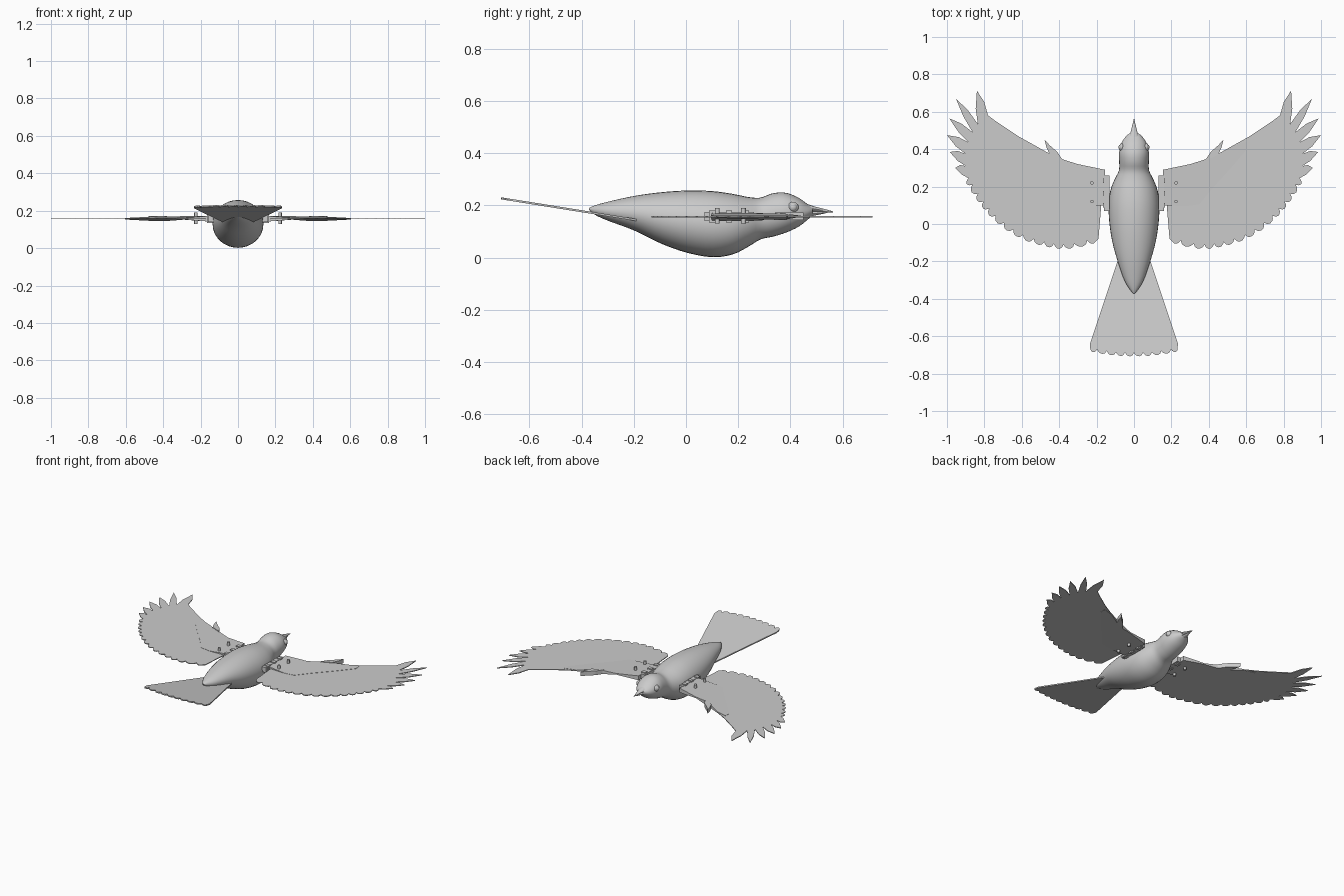
import bpy, bmesh, math
from mathutils import Vector

cube = bpy.data.objects.get("Cube")
if cube:
    bpy.data.objects.remove(cube)

grey = bpy.data.materials.new("plain_grey")
grey.use_nodes = True
grey.diffuse_color = (0.6, 0.6, 0.6, 1)
grey.node_tree.nodes["Principled BSDF"].inputs["Base Color"].default_value = (0.6, 0.6, 0.6, 1)

WING_Z = 0.157


def finish(bm, name, smooth=False):
    bmesh.ops.recalc_face_normals(bm, faces=bm.faces)
    mesh = bpy.data.meshes.new(name)
    bm.to_mesh(mesh)
    bm.free()
    mesh.materials.append(grey)
    obj = bpy.data.objects.new(name, mesh)
    bpy.context.collection.objects.link(obj)
    if smooth:
        bpy.ops.object.select_all(action='DESELECT')
        obj.select_set(True)
        bpy.context.view_layer.objects.active = obj
        bpy.ops.object.shade_smooth_by_angle(angle=math.radians(40))
    return obj


def curve(points, t):
    """Smooth interpolation through points, t from 0 to 1."""
    pts = [Vector(p) for p in points]
    s = t * (len(pts) - 1)
    i = min(int(s), len(pts) - 2)
    u = s - i
    a, b = pts[max(i - 1, 0)], pts[i]
    c, d = pts[i + 1], pts[min(i + 2, len(pts) - 1)]
    return 0.5 * (2 * b + (c - a) * u + (2 * a - 5 * b + 4 * c - d) * u * u
                  + (3 * b - a - 3 * c + d) * u ** 3)


def loft(name, stations, rings, sides):
    """Skin of ellipses; each station is (y, top, bottom, half width)."""
    bm = bmesh.new()
    loops = []
    for k in range(rings):
        y, top, low = curve([s[:3] for s in stations], k / (rings - 1))
        w = curve([(s[3], 0, 0) for s in stations], k / (rings - 1)).x
        mid, h = (top + low) / 2, (top - low) / 2
        angles = [2 * math.pi * i / sides for i in range(sides)]
        loops.append([bm.verts.new((w * math.cos(a), y, mid + h * math.sin(a))) for a in angles])
    for a, b in zip(loops, loops[1:]):
        for i in range(sides):
            j = (i + 1) % sides
            bm.faces.new((a[i], a[j], b[j], b[i]))
    bm.faces.new(loops[0])
    bm.faces.new(loops[-1])
    return finish(bm, name, True)


def plate(name, outline, height, half, side=1):
    """Flat slab from an outline; height and half thickness depend on (x, y)."""
    bm = bmesh.new()
    top, low = [], []
    for x, y in outline:
        z, h = height(x, y), half(x, y)
        top.append(bm.verts.new((side * x, y, z + h)))
        low.append(bm.verts.new((side * x, y, z - h)))
    bm.faces.new(top)
    bm.faces.new(low[::-1])
    for i in range(len(top)):
        j = (i + 1) % len(top)
        bm.faces.new((top[i], low[i], low[j], top[j]))
    return finish(bm, name)


def box(name, centre, size):
    bm = bmesh.new()
    bmesh.ops.create_cube(bm, size=1)
    for v in bm.verts:
        v.co = Vector(centre) + Vector([v.co[i] * size[i] for i in range(3)])
    return finish(bm, name)


def feather(a, tip, b, bulge):
    """Two bowed sides from notch a over the tip to notch b, without b."""
    a, tip, b = Vector(a), Vector(tip), Vector(b)
    push = (a - b) * bulge
    left, right = (a + tip) / 2 + push, (b + tip) / 2 - push
    return [tuple(p) for p in (a, left, tip, right)]


def lobes(path, count, depth):
    """Row of rounded feather ends bulging to the left of the path."""
    out = []
    for k in range(count):
        a, b = curve(path, k / count), curve(path, (k + 1) / count)
        d = b - a
        n = Vector((d.y, -d.x)).normalized()
        for u, f in ((0, 0), (0.15, 0.55), (0.35, 0.9), (0.6, 1), (0.85, 0.7)):
            out.append(tuple(a + d * u + n * depth * f))
    return out


# Body with head
loft("body", [(-0.372, 0.19, 0.184, 0.004), (-0.35, 0.2, 0.165, 0.022), (-0.3, 0.214, 0.142, 0.052),
              (-0.2, 0.236, 0.105, 0.087), (-0.1, 0.25, 0.056, 0.115), (0, 0.257, 0.02, 0.131),
              (0.1, 0.255, 0.002, 0.136), (0.18, 0.244, 0.013, 0.126), (0.24, 0.232, 0.043, 0.103),
              (0.285, 0.23, 0.07, 0.081), (0.33, 0.246, 0.08, 0.079), (0.38, 0.249, 0.095, 0.08),
              (0.43, 0.23, 0.118, 0.068), (0.465, 0.205, 0.145, 0.046), (0.485, 0.195, 0.162, 0.024)],
     45, 32)

# Beak halves
loft("upper_beak", [(0.46, 0.207, 0.177, 0.028), (0.5, 0.194, 0.177, 0.016),
                    (0.54, 0.184, 0.174, 0.006), (0.563, 0.177, 0.174, 0.001)], 10, 12)
loft("lower_beak", [(0.46, 0.178, 0.155, 0.024), (0.5, 0.177, 0.163, 0.013),
                    (0.53, 0.176, 0.169, 0.005), (0.545, 0.175, 0.173, 0.001)], 10, 12)

# Wing outline: leading edge, long outer feathers, scalloped rear edge
leading = [(0.155, 0.29), (0.3, 0.32), (0.38, 0.345), (0.45, 0.375), (0.53, 0.42), (0.62, 0.47), (0.74, 0.55)]
tips = [(0.84, 0.713), (0.952, 0.67), (0.988, 0.565), (1.0, 0.475), (0.985, 0.385), (0.955, 0.3)]
notches = [(0.78, 0.58), (0.835, 0.535), (0.862, 0.49), (0.882, 0.435), (0.9, 0.375), (0.9, 0.31), (0.885, 0.245)]
rear = [(0.885, 0.245), (0.82, 0.14), (0.74, 0.045), (0.62, -0.045), (0.48, -0.095), (0.35, -0.11), (0.2, -0.075)]
wing = list(leading)
for a, tip, b in zip(notches, tips, notches[1:]):
    wing += feather(a, tip, b, 0.16)
wing += lobes([(x, y) for x, y in rear], 15, -0.024)
wing = wing[:-1] + [(0.19, -0.08), (0.175, 0.1), (0.155, 0.1)]

# Thick inner wing, thinning towards its rounded outer end
arm = leading[:4] + [(0.53, 0.42), (0.605, 0.44), (0.605, 0.4), (0.52, 0.3),
                     (0.42, 0.19), (0.35, 0.105), (0.28, 0.095), (0.155, 0.1)]


def arm_half(x, y):
    return 0.015 if x < 0.3 and y > 0.2 or x < 0.2 else (0.012 if y > 0.34 and x < 0.47 else 0.004)


for side, word in ((1, "left"), (-1, "right")):
    plate(word + "_wing", wing, lambda x, y: WING_Z, lambda x, y: 0.0025, side)
    plate(word + "_inner_wing", arm, lambda x, y: WING_Z, arm_half, side)
    plate(word + "_thumb_feather", [(0.38, 0.34), (0.41, 0.385), (0.45, 0.42), (0.478, 0.45), (0.468, 0.41), (0.45, 0.37)],
          lambda x, y: WING_Z + 0.002, lambda x, y: 0.014, side)

    # Hinge between body and wing
    box(word + "_hinge_bar", (side * 0.145, 0.165, WING_Z), (0.03, 0.19, 0.034))
    for y in (0.1, 0.165, 0.23):
        box(word + "_hinge_knuckle", (side * 0.152, y, WING_Z), (0.03, 0.024, 0.046))

    # Pegs through the inner wing
    for y in (0.12, 0.22):
        bm = bmesh.new()
        bmesh.ops.create_cone(bm, cap_ends=True, segments=12, radius1=0.009, radius2=0.009, depth=0.06)
        bmesh.ops.translate(bm, verts=bm.verts, vec=(side * 0.225, y, WING_Z + 0.003))
        finish(bm, word + "_wing_peg", True)

    # Eye and its lid ring
    for part, radius, x, flat in (("eye", 0.016, 0.07, 0.8), ("eyelid", 0.021, 0.066, 0.6)):
        bm = bmesh.new()
        bmesh.ops.create_uvsphere(bm, u_segments=16, v_segments=10, radius=radius)
        for v in bm.verts:
            v.co = (side * (x + v.co.x * flat), 0.41 + v.co.y, 0.193 + v.co.z)
        finish(bm, word + "_" + part, True)

# Tail fan rising towards its scalloped end
tail = [(-0.085, -0.19), (-0.235, -0.64)]
tail += lobes([(-0.235, -0.662), (-0.12, -0.682), (0, -0.688), (0.12, -0.682), (0.235, -0.662)], 10, 0.02)
tail += [(0.235, -0.64), (0.085, -0.19)]
plate("tail", tail, lambda x, y: 0.146 - (y + 0.2) * 0.16, lambda x, y: 0.004)
